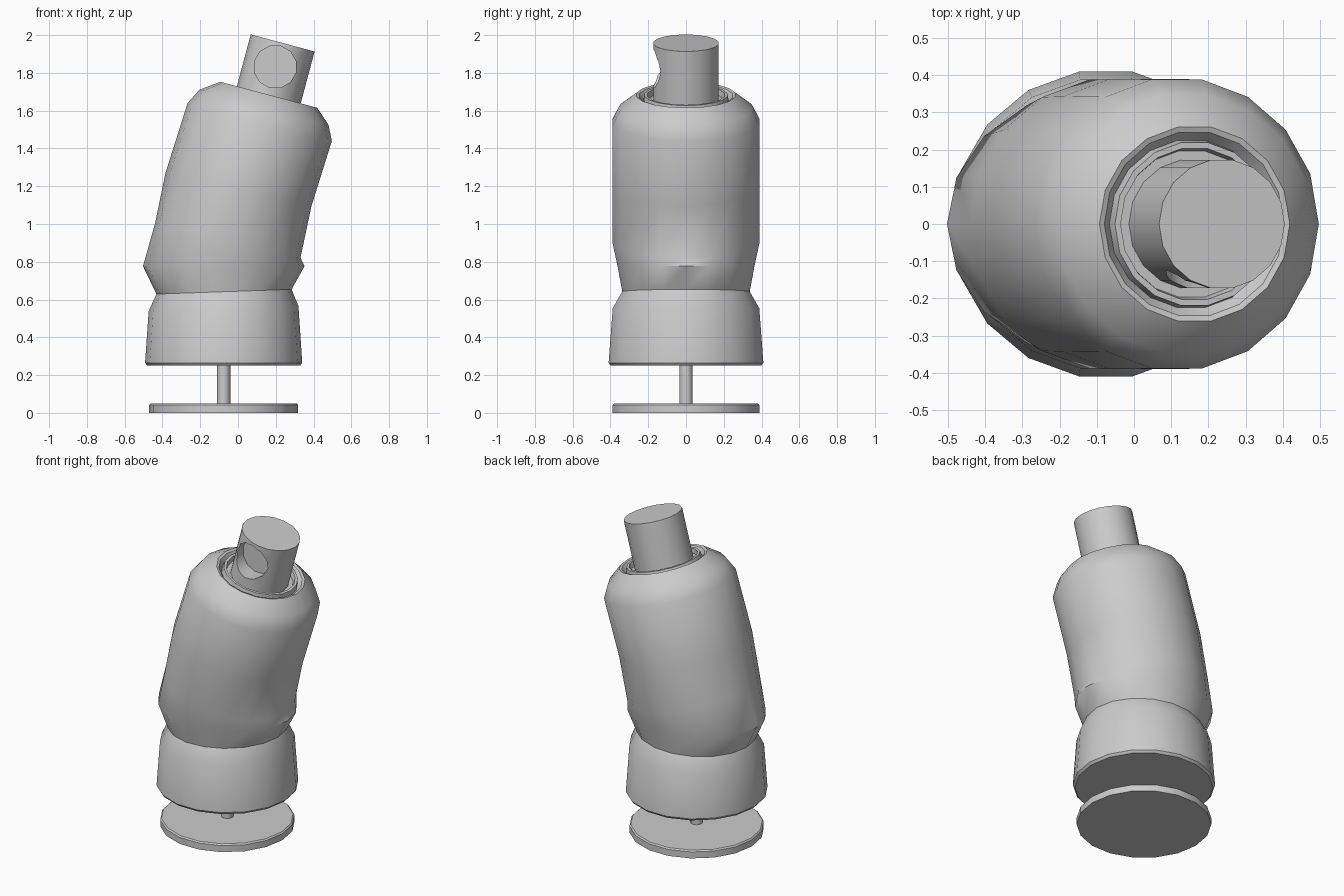
import bpy, bmesh, math
from math import sin, cos, pi, radians
from mathutils import Vector

if "Cube" in bpy.data.objects:
    bpy.data.objects.remove(bpy.data.objects["Cube"])

SIDES = 18
TILT = radians(15)                       # lean of the upper parts
AXIS = Vector((sin(TILT), 0, cos(TILT)))
ACROSS = Vector((cos(TILT), 0, -sin(TILT)))


def finish(name, bm, angle=35):
    bmesh.ops.recalc_face_normals(bm, faces=bm.faces[:])
    me = bpy.data.meshes.new(name)
    bm.to_mesh(me)
    bm.free()
    ob = bpy.data.objects.new(name, me)
    bpy.context.collection.objects.link(ob)
    bpy.ops.object.select_all(action='DESELECT')
    ob.select_set(True)
    bpy.context.view_layer.objects.active = ob
    bpy.ops.object.shade_smooth_by_angle(angle=radians(angle))
    return ob


def loft(name, rings, sides=SIDES, angle=35):
    """Each ring: left (x, z), right (x, z), half width in y."""
    bm = bmesh.new()
    loops = []
    for (lx, lz), (rx, rz), w in rings:
        c = Vector(((lx + rx) / 2, 0, (lz + rz) / 2))
        u = Vector(((rx - lx) / 2, 0, (rz - lz) / 2))
        loops.append([bm.verts.new(c + u * cos(2 * pi * i / sides)
                                   + Vector((0, w * sin(2 * pi * i / sides), 0)))
                      for i in range(sides)])
    for a, b in zip(loops, loops[1:]):
        for i in range(sides):
            j = (i + 1) % sides
            bm.faces.new((a[i], a[j], b[j], b[i]))
    bm.faces.new(loops[0][::-1])
    bm.faces.new(loops[-1])
    return finish(name, bm, angle)


def level(r, z, cx=-0.076):
    return (cx - r, z), (cx + r, z), r


def leaning(r, h, origin=Vector((0.163, 0, 1.684))):
    a, b = origin + AXIS * h - ACROSS * r, origin + AXIS * h + ACROSS * r
    return (a.x, a.z), (b.x, b.z), r


# Foot disc and stem
loft("base_disc", [level(0.394, 0), level(0.394, 0.042), level(0.386, 0.05)])
loft("stem", [level(0.035, 0.04), level(0.035, 0.27)], sides=12)

# Lower collar, with a slightly sloping top shared with the body
waist = ((-0.432, 0.629), (0.284, 0.654), 0.342)
loft("lower_collar", [level(0.404, 0.25), level(0.416, 0.265),
                      ((-0.473, 0.539), (0.32, 0.565), 0.394), waist])

# Leaning body with rounded shoulder, groove and inner lip
loft("body", [
    waist,
    ((-0.503, 0.777), (0.352, 0.777), 0.368),
    ((-0.440, 1.00), (0.331, 0.822), 0.394),
    ((-0.384, 1.27), (0.389, 1.095), 0.396),
    ((-0.267, 1.64), (0.497, 1.440), 0.395),
    ((-0.204, 1.711), (0.479, 1.525), 0.353),
    leaning(0.265, 0), leaning(0.25, -0.005), leaning(0.228, -0.035),
    leaning(0.222, 0.0), leaning(0.206, 0.0), leaning(0.2, -0.03),
])

# Neck with a round blind hole in the front
neck = loft("neck", [leaning(0.175, -0.05), leaning(0.175, 0.284)])
bm = bmesh.new()
bmesh.ops.create_cone(bm, cap_ends=True, segments=12, radius1=0.114,
                      radius2=0.114, depth=0.3)
for v in bm.verts:
    x, y, z = v.co
    a = radians(15)
    v.co = (0.197 + x * cos(a) - y * sin(a), z - 0.22, 1.832 + x * sin(a) + y * cos(a))
cutter = finish("hole_cutter", bm)
cutter.hide_render = True

mod = neck.modifiers.new("hole", 'BOOLEAN')
mod.operation = 'DIFFERENCE'
mod.solver = 'EXACT'
mod.object = cutter
bpy.context.view_layer.objects.active = neck
bpy.ops.object.modifier_move_to_index(modifier="hole", index=0)
bpy.ops.object.modifier_apply(modifier="hole")
bpy.data.objects.remove(cutter)
bpy.ops.object.select_all(action='DESELECT')
neck.select_set(True)
bpy.ops.object.shade_smooth_by_angle(angle=radians(35))
